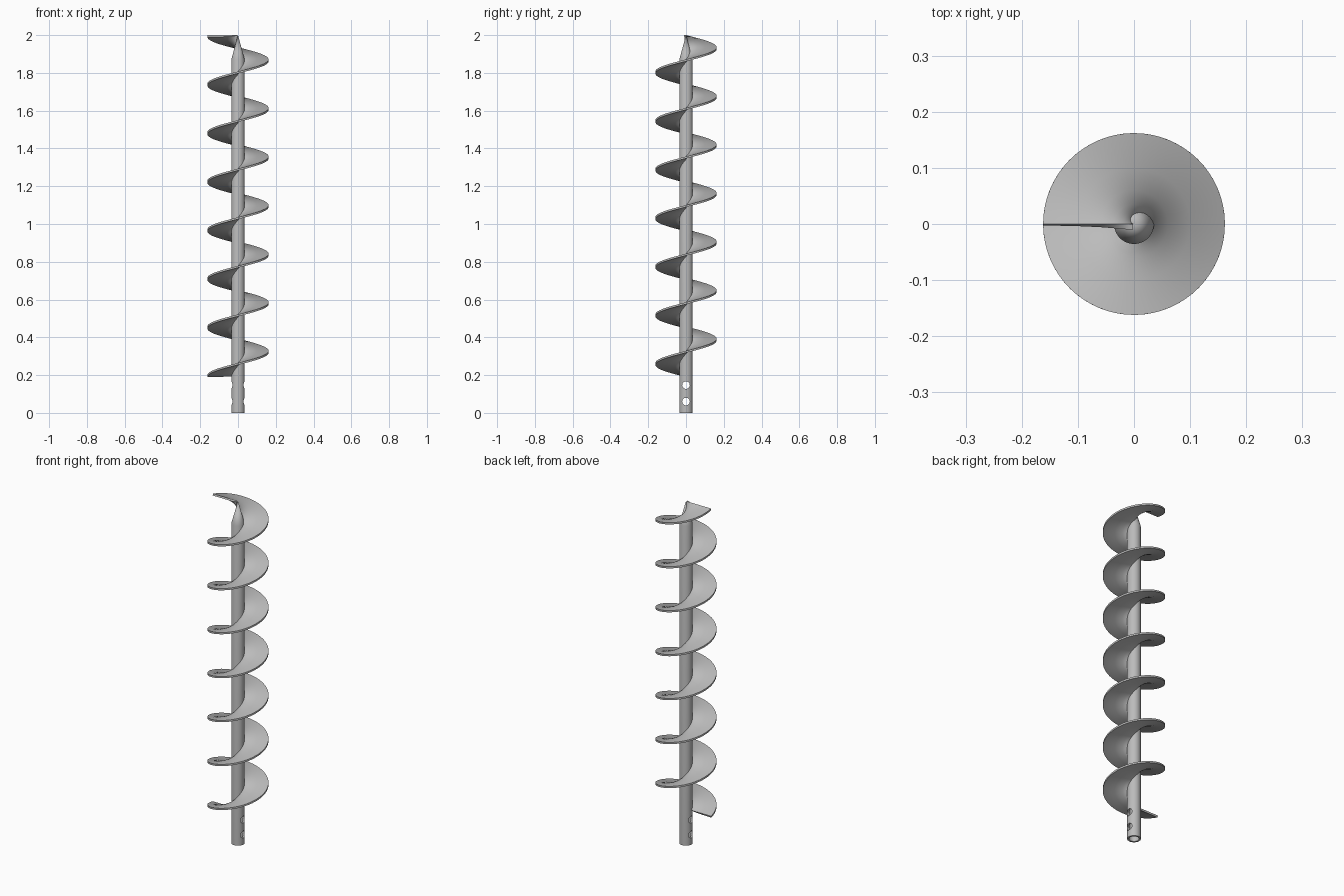
import bpy, bmesh, math

if "Cube" in bpy.data.objects:
    bpy.data.objects.remove(bpy.data.objects["Cube"])

TURNS, Z0, Z1 = 7, 0.2, 2.0        # flight start, end and number of turns
R_OUT, THICK = 0.162, 0.01         # flight radius and plate thickness
R_SHAFT, R_BORE = 0.0355, 0.026

steel = bpy.data.materials.new("steel grey")
steel.diffuse_color = (0.5, 0.5, 0.5, 1)
steel.use_nodes = True
steel.node_tree.nodes["Principled BSDF"].inputs["Base Color"].default_value = steel.diffuse_color


def finish(name, bm):
    bmesh.ops.recalc_face_normals(bm, faces=bm.faces)
    mesh = bpy.data.meshes.new(name)
    bm.to_mesh(mesh)
    bm.free()
    mesh.materials.append(steel)
    ob = bpy.data.objects.new(name, mesh)
    bpy.context.collection.objects.link(ob)
    return ob


def activate(ob):
    bpy.ops.object.select_all(action='DESELECT')
    ob.select_set(True)
    bpy.context.view_layer.objects.active = ob


def smooth(ob):
    activate(ob)
    bpy.ops.object.shade_smooth_by_angle(angle=math.radians(35))


# Shaft: revolved profile with a bored socket below and a pointed tip above
profile = [(0, 0.22), (R_BORE, 0.22), (R_BORE, 0), (R_SHAFT, 0),
           (R_SHAFT, 1.87), (0, 2.0)]
bm = bmesh.new()
verts = [bm.verts.new((r, 0, z)) for r, z in profile]
edges = [bm.edges.new(pair) for pair in zip(verts, verts[1:])]
bmesh.ops.spin(bm, geom=verts + edges, cent=(0, 0, 0), axis=(0, 0, 1),
               angle=math.tau, steps=48, use_merge=True)
bmesh.ops.remove_doubles(bm, verts=bm.verts, dist=1e-5)
shaft = finish("shaft", bm)

# Two cross pin holes through the socket, along x
for z in (0.06, 0.147):
    bpy.ops.mesh.primitive_cylinder_add(vertices=32, radius=0.02, depth=0.2,
                                        location=(0, 0, z),
                                        rotation=(0, math.pi / 2, 0))
    cutter = bpy.context.object
    cutter.name = "pin_hole_cutter"
    cutter.hide_render = True
    activate(shaft)
    cut = shaft.modifiers.new("pin hole", 'BOOLEAN')
    cut.operation, cut.solver, cut.object = 'DIFFERENCE', 'EXACT', cutter
    bpy.ops.object.modifier_apply(modifier=cut.name)
    bpy.data.objects.remove(cutter)
smooth(shaft)

# Screw flight: helical plate, thickened downward along its surface normal
radii = [0.002, 0.01, 0.02, 0.035, 0.06, 0.1, R_OUT]
steps = TURNS * 64
rise = (Z1 - Z0) / (TURNS * math.tau)      # climb per radian
bm = bmesh.new()
rings = []
for i in range(steps + 1):
    turn = TURNS * math.tau * i / steps
    a, z = math.pi + turn, Z0 + rise * turn
    c, s = math.cos(a), math.sin(a)
    top, bottom = [], []
    for r in radii:
        length = math.hypot(r, rise)
        along, down = THICK * rise / length, THICK * r / length
        top.append(bm.verts.new((r * c, r * s, z)))
        bottom.append(bm.verts.new((r * c - s * along, r * s + c * along, z - down)))
    rings.append(top + bottom[::-1])
n = len(rings[0])
for p, q in zip(rings, rings[1:]):
    for j in range(n):
        k = (j + 1) % n
        bm.faces.new((p[j], p[k], q[k], q[j]))
for ring in (rings[0], rings[-1]):         # end faces
    for j in range(len(radii) - 1):
        bm.faces.new((ring[j], ring[j + 1], ring[n - 2 - j], ring[n - 1 - j]))
smooth(finish("screw_flight", bm))
